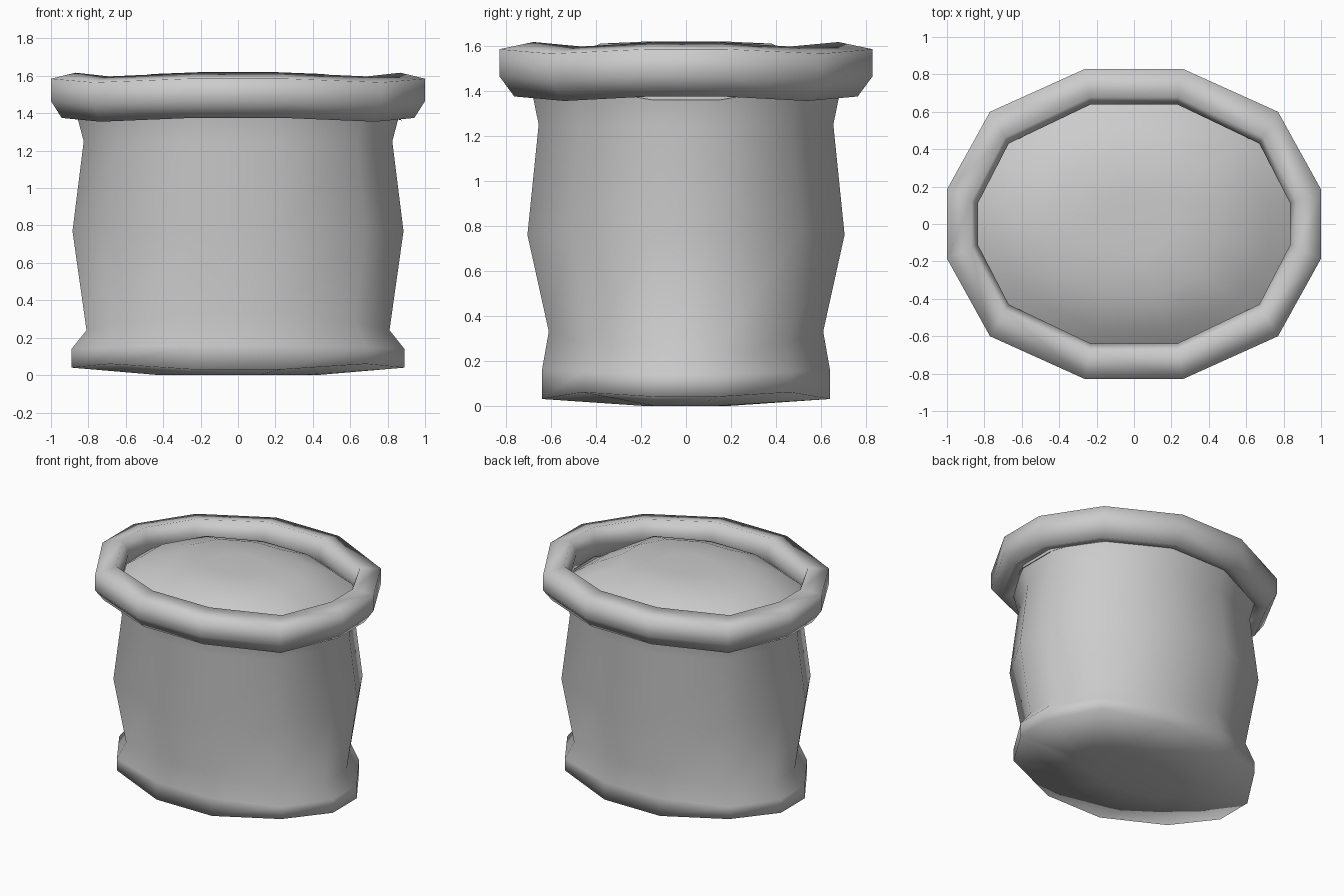
import bpy, bmesh

cube = bpy.data.objects.get("Cube")
if cube:
    bpy.data.objects.remove(cube, do_unlink=True)

grey = bpy.data.materials.new("plain grey")
grey.use_nodes = True
colour = (0.6, 0.6, 0.6, 1)
grey.diffuse_color = colour
grey.node_tree.nodes["Principled BSDF"].inputs["Base Color"].default_value = colour

# Corner points of one quarter of the twelve-sided plan, end to side
OUTER = [(1.0, 0.185), (0.77, 0.60), (0.26, 0.83)]
INNER = [(0.835, 0.11), (0.67, 0.43), (0.23, 0.64)]


def full_ring(quarter):
    """Mirror three corner points (x, y, z) into a ring of twelve."""
    q1 = list(quarter)
    q2 = [(-x, y, z) for x, y, z in reversed(q1)]
    half = q1 + q2
    return half + [(-x, -y, z) for x, y, z in half]


def plan_ring(width, depth, heights):
    """Twelve-sided ring with the given half sizes and corner heights."""
    return full_ring((x * width, y / 0.83 * depth, z)
                     for (x, y), z in zip(OUTER, heights))


def loft(name, rings, closed=False, cap_start=False, cap_end=False):
    bm = bmesh.new()
    loops = [[bm.verts.new(p) for p in ring] for ring in rings]
    pairs = list(zip(loops, loops[1:]))
    if closed:
        pairs.append((loops[-1], loops[0]))
    for a, b in pairs:
        for i in range(len(a)):
            j = (i + 1) % len(a)
            bm.faces.new((a[i], a[j], b[j], b[i]))
    for wanted, loop in ((cap_start, loops[0]), (cap_end, loops[-1])):
        if wanted:
            bm.faces.new(loop)
    bmesh.ops.recalc_face_normals(bm, faces=bm.faces[:])
    mesh = bpy.data.meshes.new(name)
    bm.to_mesh(mesh)
    bm.free()
    mesh.materials.append(grey)
    mesh.shade_smooth()
    obj = bpy.data.objects.new(name, mesh)
    bpy.context.collection.objects.link(obj)
    return obj


# Sack body: shallow convex underside, swollen foot, neck and belly
loft("sack_body", [
    plan_ring(0.42, 0.20, (0, 0, 0)),
    plan_ring(0.89, 0.64, (0.04, 0.06, 0.03)),
    plan_ring(0.89, 0.64, (0.14, 0.15, 0.16)),
    plan_ring(0.81, 0.61, (0.24, 0.28, 0.33)),
    plan_ring(0.885, 0.705, (0.77, 0.77, 0.76)),
    plan_ring(0.825, 0.655, (1.25, 1.25, 1.25)),
    plan_ring(0.87, 0.69, (1.42, 1.42, 1.42)),
], cap_start=True)

# Rolled rim: six-sided roll, dipping slightly at the diagonal corners
ROLL = [(1, 1.585), (1, 1.465), (0.65, 1.375),
        (0.1, 1.40), (0, 1.52), (0.2, 1.617)]
DIP = (0, 0.02, 0)
loft("rolled_rim", [
    full_ring((ix + (ox - ix) * t, iy + (oy - iy) * t, z - d)
              for (ix, iy), (ox, oy), d in zip(INNER, OUTER, DIP))
    for t, z in ROLL], closed=True)

# Heaped contents: low dome that sinks towards the left end
filling = loft("filling", [
    plan_ring(0.88, 0.69, (1.42, 1.42, 1.42)),
    plan_ring(0.72, 0.56, (1.53, 1.53, 1.53)),
    plan_ring(0.46, 0.38, (1.61, 1.61, 1.61)),
    plan_ring(0.2, 0.16, (1.62, 1.62, 1.62)),
], cap_end=True)
for v in filling.data.vertices:
    if v.co.x > 0.6 and abs(v.co.y) < 0.3:
        v.co.z -= 0.06
